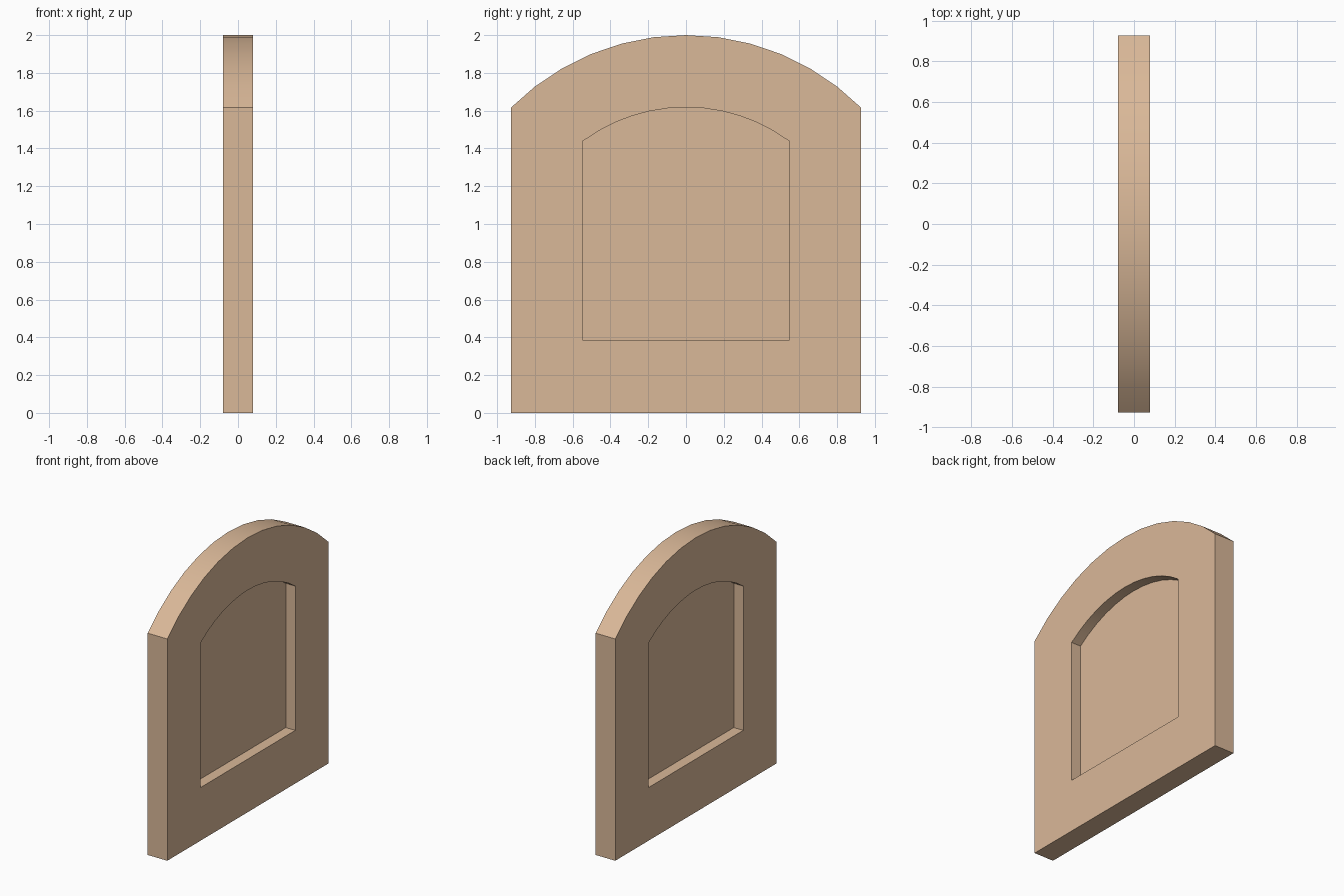
import bpy, bmesh, math

cube = bpy.data.objects.get("Cube")
if cube:
    bpy.data.objects.remove(cube, do_unlink=True)

HALF_THICK = 0.079
HALF_PANEL = 0.002
SEGMENTS = 12

wood = bpy.data.materials.new("light_tan")
wood.use_nodes = True
colour = (0.70, 0.48, 0.315, 1)
wood.diffuse_color = colour
wood.node_tree.nodes["Principled BSDF"].inputs["Base Color"].default_value = colour


def arched_profile(half_width, bottom, spring, top):
    """Outline in y, z: square bottom corners and a circular arch on top."""
    rise = top - spring
    radius = (half_width ** 2 + rise ** 2) / (2 * rise)
    sweep = math.asin(half_width / radius)
    points = [(-half_width, bottom), (half_width, bottom)]
    for i in range(SEGMENTS + 1):
        a = sweep * (1 - 2 * i / SEGMENTS)
        points.append((radius * math.sin(a), top - radius + radius * math.cos(a)))
    return points


def add_loop(bm, profile, x):
    return [bm.verts.new((x, y, z)) for y, z in profile]


def bridge(bm, a, b):
    for i in range(len(a)):
        j = (i + 1) % len(a)
        bm.faces.new((a[i], a[j], b[j], b[i]))


def finish(bm, name):
    bmesh.ops.recalc_face_normals(bm, faces=bm.faces[:])
    mesh = bpy.data.meshes.new(name)
    bm.to_mesh(mesh)
    bm.free()
    mesh.materials.append(wood)
    obj = bpy.data.objects.new(name, mesh)
    bpy.context.collection.objects.link(obj)
    bpy.ops.object.select_all(action="DESELECT")
    obj.select_set(True)
    bpy.context.view_layer.objects.active = obj
    bpy.ops.object.shade_smooth_by_angle(angle=math.radians(30))


outer = arched_profile(0.927, 0, 1.616, 2.0)
inner = arched_profile(0.547, 0.387, 1.438, 1.618)

# Arched frame with a matching opening
bm = bmesh.new()
rings = [add_loop(bm, p, x) for p, x in (
    (outer, -HALF_THICK), (outer, HALF_THICK),
    (inner, HALF_THICK), (inner, -HALF_THICK))]
for k in range(4):
    bridge(bm, rings[k], rings[(k + 1) % 4])
finish(bm, "arched_frame")

# Thin panel in the middle, recessed on both sides
bm = bmesh.new()
back, front = (add_loop(bm, inner, x) for x in (-HALF_PANEL, HALF_PANEL))
bridge(bm, back, front)
bm.faces.new(back)
bm.faces.new(front)
finish(bm, "recessed_panel")
